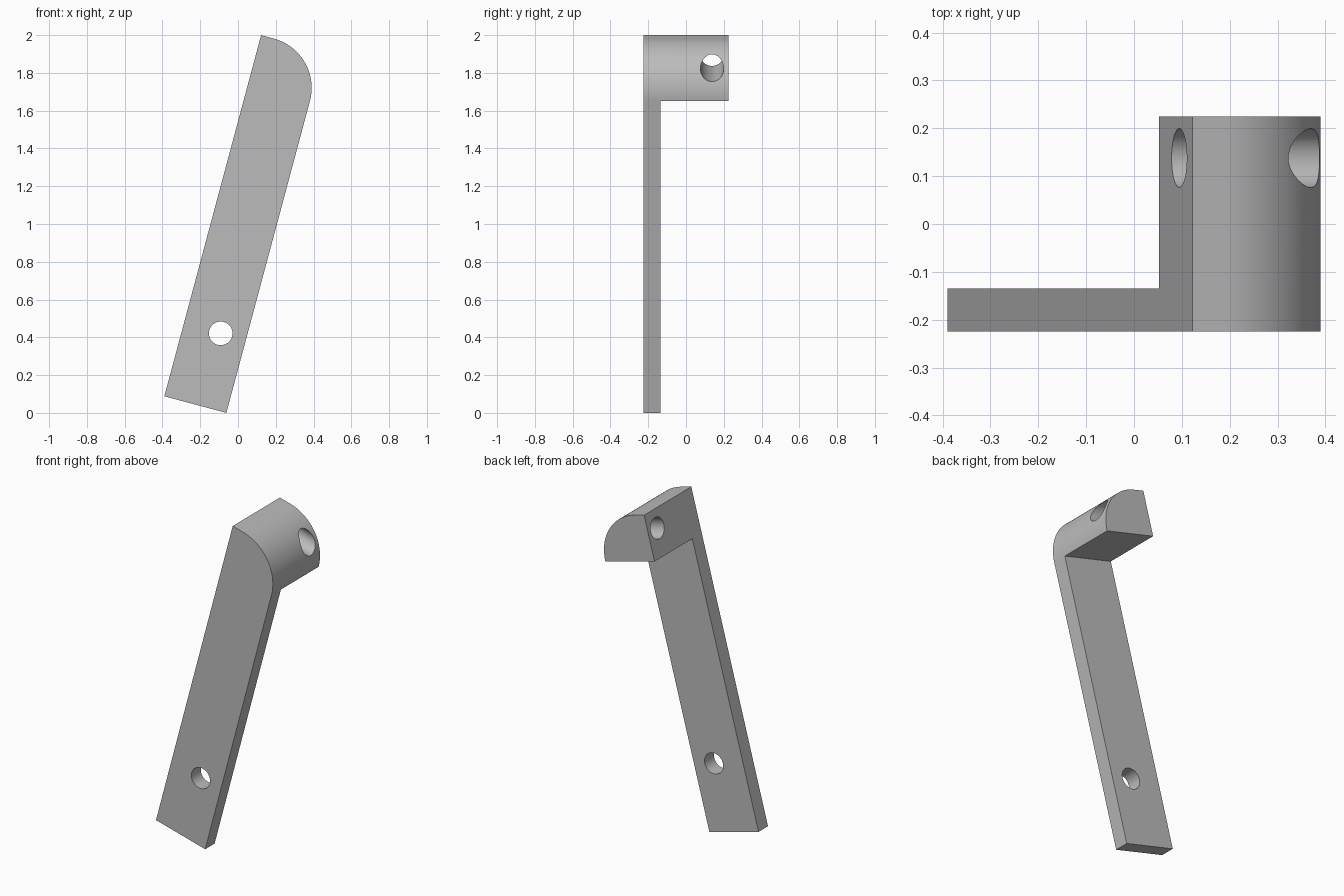
import bpy, bmesh
from math import sin, cos, pi, radians
from mathutils import Matrix

if "Cube" in bpy.data.objects:
    bpy.data.objects.remove(bpy.data.objects["Cube"])

WIDTH, LENGTH, RADIUS = 0.34, 1.979, 0.27
FRONT, PLATE_BACK, HEAD_BACK = -0.225, -0.135, 0.225
SHOULDER = LENGTH - RADIUS
# The bar is drawn upright, then leaned over
LEAN = Matrix.Translation((-0.39, 0, 0.088)) @ Matrix.Rotation(radians(15), 4, 'Y')

grey = bpy.data.materials.new("plain grey")
grey.use_nodes = True
colour = (0.5, 0.5, 0.5, 1)
grey.diffuse_color = colour
grey.node_tree.nodes["Principled BSDF"].inputs["Base Color"].default_value = colour


def finish(bm, name):
    bmesh.ops.recalc_face_normals(bm, faces=bm.faces)
    mesh = bpy.data.meshes.new(name)
    bm.to_mesh(mesh)
    bm.free()
    mesh.materials.append(grey)
    obj = bpy.data.objects.new(name, mesh)
    obj.matrix_world = LEAN
    bpy.context.collection.objects.link(obj)
    return obj


def extrude(bm, faces, depth):
    geom = bmesh.ops.extrude_face_region(bm, geom=faces, use_keep_orig=False)["geom"]
    verts = [g for g in geom if isinstance(g, bmesh.types.BMVert)]
    bmesh.ops.translate(bm, verts=verts, vec=(0, depth, 0))
    return [g for g in geom if isinstance(g, bmesh.types.BMFace)]


def drill(name, radius, location, axis):
    bm = bmesh.new()
    matrix = Matrix.Translation(location) @ Matrix.Rotation(pi / 2, 4, axis)
    bmesh.ops.create_cone(bm, cap_ends=True, segments=48, radius1=radius,
                          radius2=radius, depth=1.2, matrix=matrix)
    cutter = finish(bm, name)
    cutter.hide_render = True
    return cutter


# Profile: straight lower bar, and head with one rounded corner
bm = bmesh.new()
point = lambda x, z: bm.verts.new((x, FRONT, z))
shoulder_left = point(0, SHOULDER)
arc = [point(WIDTH - RADIUS + RADIUS * cos(a), SHOULDER + RADIUS * sin(a))
       for a in (i * pi / 64 for i in range(33))]
bar = bm.faces.new([point(0, 0), point(WIDTH, 0), arc[0], shoulder_left])
head = bm.faces.new([shoulder_left] + arc + [point(0, LENGTH)])

# Thin plate first, then the head carried further back
front = [bar.copy(), head.copy()]
backs = extrude(bm, [bar, head], PLATE_BACK - FRONT)
head_back = max(backs, key=lambda f: f.calc_center_median().z)
extrude(bm, [head_back], HEAD_BACK - PLATE_BACK)
bmesh.ops.remove_doubles(bm, verts=bm.verts, dist=0.0001)
bracket = finish(bm, "bracket")

# Hole through the bar, and hole across the head
cutters = [drill("bar_hole_cutter", 0.0625, (0.202, 0, 0.399), 'X'),
           drill("head_hole_cutter", 0.0615, (0.15, 0.138, 1.872), 'Y')]
bpy.context.view_layer.update()
bpy.ops.object.select_all(action='DESELECT')
bpy.context.view_layer.objects.active = bracket
bracket.select_set(True)
for cutter in cutters:
    mod = bracket.modifiers.new(cutter.name, 'BOOLEAN')
    mod.object = cutter
    mod.operation = 'DIFFERENCE'
    mod.solver = 'EXACT'
    bpy.ops.object.modifier_apply(modifier=mod.name)
    bpy.data.objects.remove(cutter)
bpy.ops.object.shade_smooth_by_angle(angle=radians(30))
